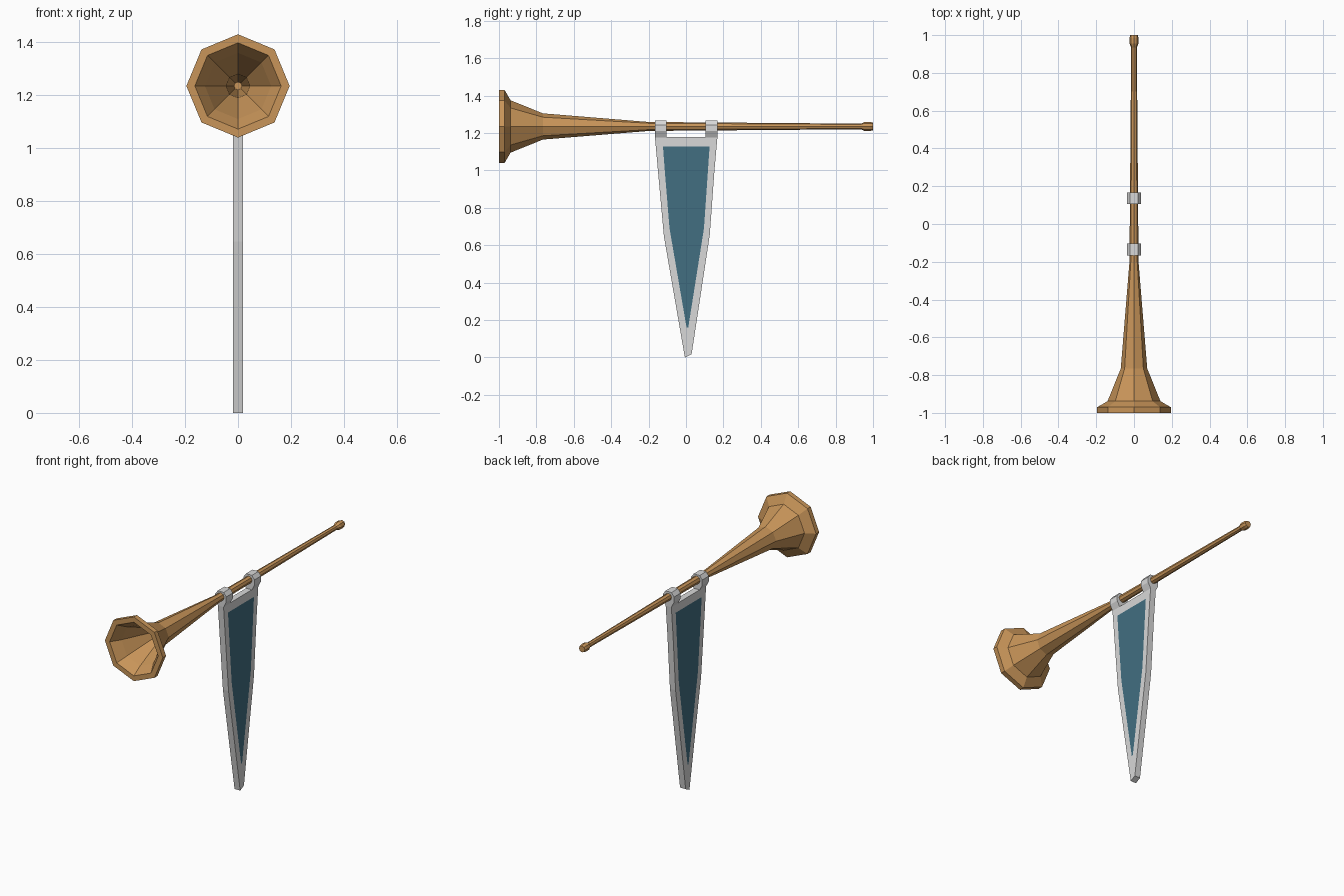
import bpy, bmesh, math

if "Cube" in bpy.data.objects:
    bpy.data.objects.remove(bpy.data.objects["Cube"])

AXIS_Z = 1.235


def material(name, rgb):
    m = bpy.data.materials.new(name)
    m.diffuse_color = (*rgb, 1.0)
    m.use_nodes = True
    m.node_tree.nodes["Principled BSDF"].inputs["Base Color"].default_value = m.diffuse_color
    return m


brass = material("brass", (0.58, 0.30, 0.10))
grey = material("light grey cloth", (0.69, 0.69, 0.69))
teal = material("teal cloth", (0.054, 0.158, 0.22))


def finish(name, bm, mats):
    bmesh.ops.recalc_face_normals(bm, faces=bm.faces)
    me = bpy.data.meshes.new(name)
    bm.to_mesh(me)
    bm.free()
    for m in mats:
        me.materials.append(m)
    ob = bpy.data.objects.new(name, me)
    bpy.context.collection.objects.link(ob)
    return ob


# Horn: one eight-sided lathe, from inside the bell, over the rim, to the mouthpiece
profile = [(-0.30, 0.015), (-0.77, 0.045), (-0.94, 0.125), (-1.0, 0.163),
           (-1.0, 0.195), (-0.97, 0.195), (-0.938, 0.14), (-0.765, 0.07),
           (-0.20, 0.024), (0.935, 0.015), (0.955, 0.024), (0.985, 0.024),
           (1.0, 0.02)]
bm = bmesh.new()
rings = []
for y, r in profile:
    rings.append([bm.verts.new((r * math.cos(k * math.pi / 4), y,
                                AXIS_Z + r * math.sin(k * math.pi / 4)))
                  for k in range(8)])
for a, b in zip(rings, rings[1:]):
    for k in range(8):
        bm.faces.new((a[k], a[(k + 1) % 8], b[(k + 1) % 8], b[k]))
bm.faces.new(rings[0])
bm.faces.new(rings[-1])
finish("horn", bm, [brass])

# Banner: grey border around a teal panel, on both sides
outer = [(-0.166, 1.178), (-0.150, 1.0), (-0.118, 0.647), (-0.006, 0.0),
         (0.030, 0.018), (0.127, 0.655), (0.152, 1.0), (0.168, 1.178)]
inner = [(-0.123, 1.127), (-0.112, 0.98), (-0.088, 0.69), (0.003, 0.16),
         (0.012, 0.16), (0.096, 0.69), (0.116, 0.98), (0.126, 1.127)]
bm = bmesh.new()
sides = []
for x in (-0.019, 0.019):
    o = [bm.verts.new((x, y, z)) for y, z in outer]
    i = [bm.verts.new((x, y, z)) for y, z in inner]
    for k in range(8):
        n = (k + 1) % 8
        bm.faces.new((o[k], o[n], i[n], i[k]))
    for k in range(3):
        bm.faces.new((i[k], i[k + 1], i[6 - k], i[7 - k])).material_index = 1
    sides.append(o)
for k in range(8):
    n = (k + 1) % 8
    bm.faces.new((sides[0][k], sides[0][n], sides[1][n], sides[1][k]))
finish("banner", bm, [grey, teal])

# Hanging loops wrapped around the tube
half = [(0.019, 1.176), (0.037, 1.21), (0.037, 1.243), (0.02, 1.266)]
section = half + [(-x, z) for x, z in reversed(half)]
for label, y0, y1 in (("front", -0.166, -0.103), ("rear", 0.105, 0.168)):
    bm = bmesh.new()
    a = [bm.verts.new((x, y0, z)) for x, z in section]
    b = [bm.verts.new((x, y1, z)) for x, z in section]
    bm.faces.new(a)
    bm.faces.new(b)
    for k in range(8):
        n = (k + 1) % 8
        bm.faces.new((a[k], a[n], b[n], b[k]))
    finish(label + "_loop", bm, [grey])
